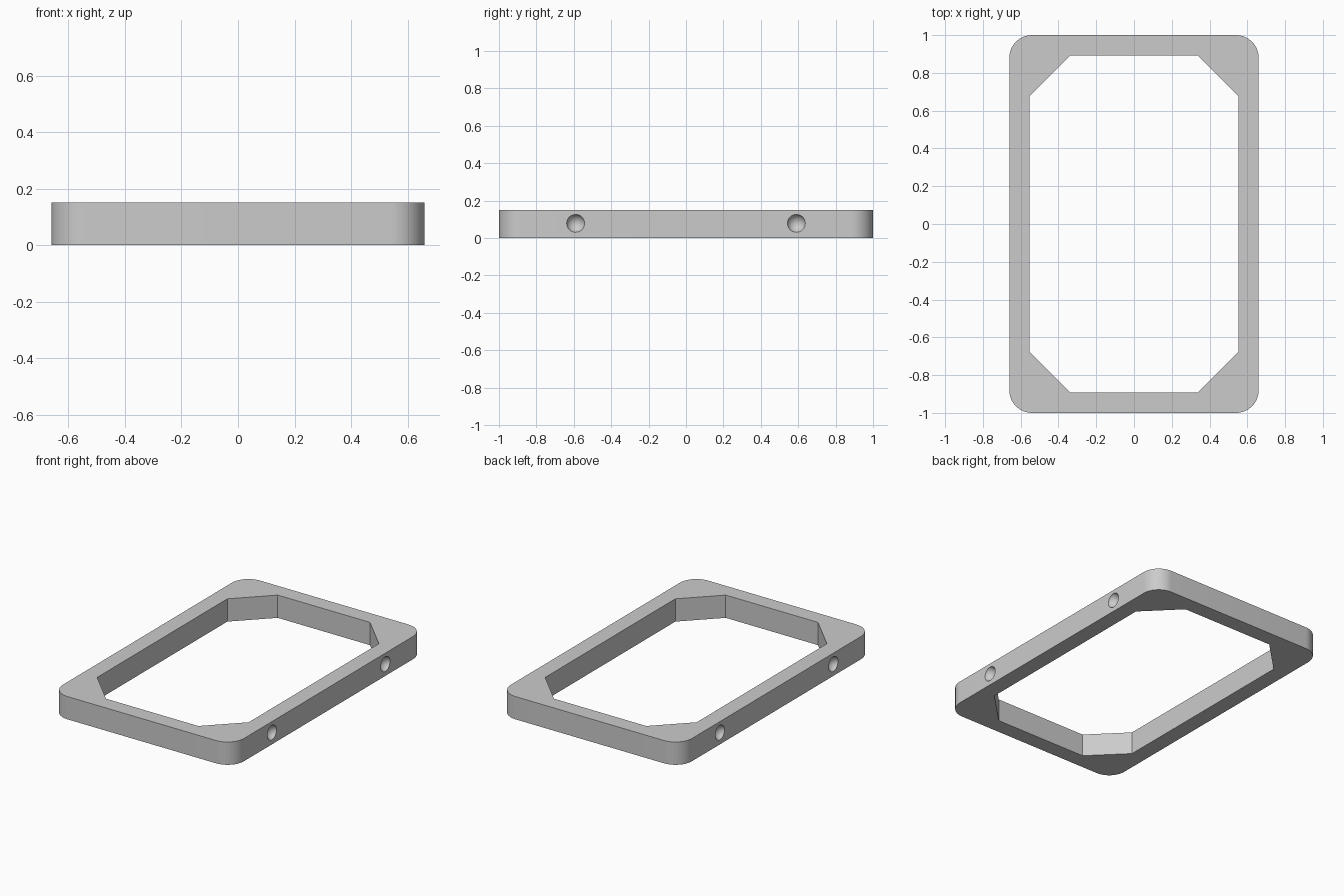
import bpy, bmesh, math
from mathutils import Matrix

cube = bpy.data.objects.get("Cube")
if cube:
    bpy.data.objects.remove(cube, do_unlink=True)

HALF_X, HALF_Y, HEIGHT = 0.66, 1.0, 0.15
CORNER_RADIUS, ARC_STEPS = 0.12, 16
INNER_X, INNER_Y, CHAMFER = 0.552, 0.893, 0.216
DIMPLE_Y, DIMPLE_Z, DIMPLE_RADIUS, DIMPLE_DEPTH = 0.59, 0.078, 0.048, 0.035

grey = bpy.data.materials.new("plain grey")
grey.use_nodes = True
colour = (0.6, 0.6, 0.6, 1)
grey.diffuse_color = colour
grey.node_tree.nodes["Principled BSDF"].inputs["Base Color"].default_value = colour


def make_object(name, bm):
    bmesh.ops.recalc_face_normals(bm, faces=bm.faces)
    mesh = bpy.data.meshes.new(name)
    bm.to_mesh(mesh)
    bm.free()
    mesh.materials.append(grey)
    obj = bpy.data.objects.new(name, mesh)
    bpy.context.collection.objects.link(obj)
    return obj


def prism(name, outline, low, high):
    bm = bmesh.new()
    face = bm.faces.new([bm.verts.new((x, y, low)) for x, y in outline])
    top = bmesh.ops.extrude_face_region(bm, geom=[face])["geom"]
    verts = [v for v in top if isinstance(v, bmesh.types.BMVert)]
    bmesh.ops.translate(bm, verts=verts, vec=(0, 0, high - low))
    return make_object(name, bm)


def cut(target, cutter):
    cutter.hide_render = True
    cutter.hide_viewport = True
    mod = target.modifiers.new("cut " + cutter.name, "BOOLEAN")
    mod.operation = "DIFFERENCE"
    mod.solver = "EXACT"
    mod.object = cutter


# Rounded outer outline, counter-clockwise
quadrants = [(1, 1), (-1, 1), (-1, -1), (1, -1)]
outer = []
for i, (sx, sy) in enumerate(quadrants):
    for k in range(ARC_STEPS + 1):
        a = (i + k / ARC_STEPS) * math.pi / 2
        outer.append((sx * (HALF_X - CORNER_RADIUS) + CORNER_RADIUS * math.cos(a),
                      sy * (HALF_Y - CORNER_RADIUS) + CORNER_RADIUS * math.sin(a)))

# Opening with chamfered corners
inner = []
for sx, sy in quadrants:
    pair = [(sx * INNER_X, sy * (INNER_Y - CHAMFER)),
            (sx * (INNER_X - CHAMFER), sy * INNER_Y)]
    inner += pair if sx * sy > 0 else pair[::-1]

frame = prism("frame", outer, 0, HEIGHT)
cut(frame, prism("opening_cutter", inner, -HEIGHT, 2 * HEIGHT))

# Round dimples in both long sides
sphere_radius = (DIMPLE_RADIUS ** 2 + DIMPLE_DEPTH ** 2) / (2 * DIMPLE_DEPTH)
offset = HALF_X + sphere_radius - DIMPLE_DEPTH
bm = bmesh.new()
for sx in (-1, 1):
    for sy in (-1, 1):
        place = (Matrix.Translation((sx * offset, sy * DIMPLE_Y, DIMPLE_Z))
                 @ Matrix.Rotation(math.pi / 2, 4, "Y"))
        bmesh.ops.create_uvsphere(bm, u_segments=32, v_segments=24,
                                  radius=sphere_radius, matrix=place)
cut(frame, make_object("dimple_cutter", bm))

# Apply the cuts, then smooth the curved surfaces
bpy.ops.object.select_all(action="DESELECT")
frame.select_set(True)
bpy.context.view_layer.objects.active = frame
for mod in list(frame.modifiers):
    bpy.ops.object.modifier_apply(modifier=mod.name)
bpy.ops.object.shade_smooth_by_angle(angle=math.radians(30))
